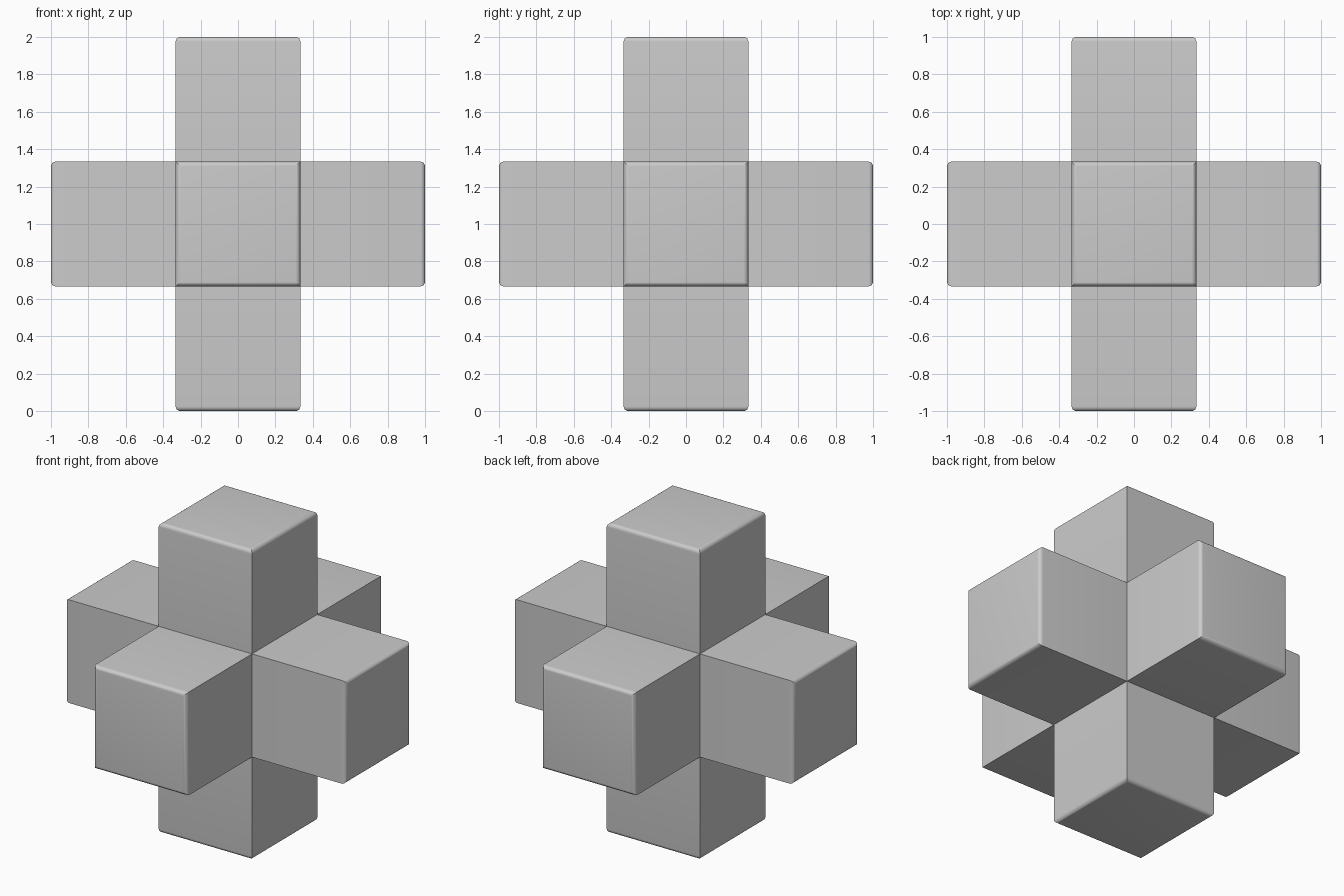
import bpy, bmesh
from math import radians
from mathutils import Matrix

if "Cube" in bpy.data.objects:
    bpy.data.objects.remove(bpy.data.objects["Cube"])

ARM = 2 / 3      # arm width and length
ROUND = 0.025    # rounding of the end caps

# Central cube
bm = bmesh.new()
bmesh.ops.create_cube(bm, size=ARM, matrix=Matrix.Translation((0, 0, 1)))

# Six arms, one out of each face
faces = list(bm.faces)
result = bmesh.ops.extrude_discrete_faces(bm, faces=faces)
caps = result["faces"]
for f in caps:
    f.normal_update()
    bmesh.ops.translate(bm, verts=f.verts, vec=f.normal * ARM)

# Rounded rims on the arm ends; the long edges stay sharp
rims = list({e for f in caps for e in f.edges})
bmesh.ops.bevel(bm, geom=rims, offset=ROUND, offset_type='OFFSET',
                segments=6, profile=0.5, affect='EDGES')
bmesh.ops.recalc_face_normals(bm, faces=bm.faces)

mesh = bpy.data.meshes.new("six_armed_cross")
bm.to_mesh(mesh)
bm.free()
cross = bpy.data.objects.new("six_armed_cross", mesh)
bpy.context.collection.objects.link(cross)

# Smooth rims, crisp long edges
bpy.context.view_layer.objects.active = cross
cross.select_set(True)
bpy.ops.object.shade_smooth_by_angle(angle=radians(30))
